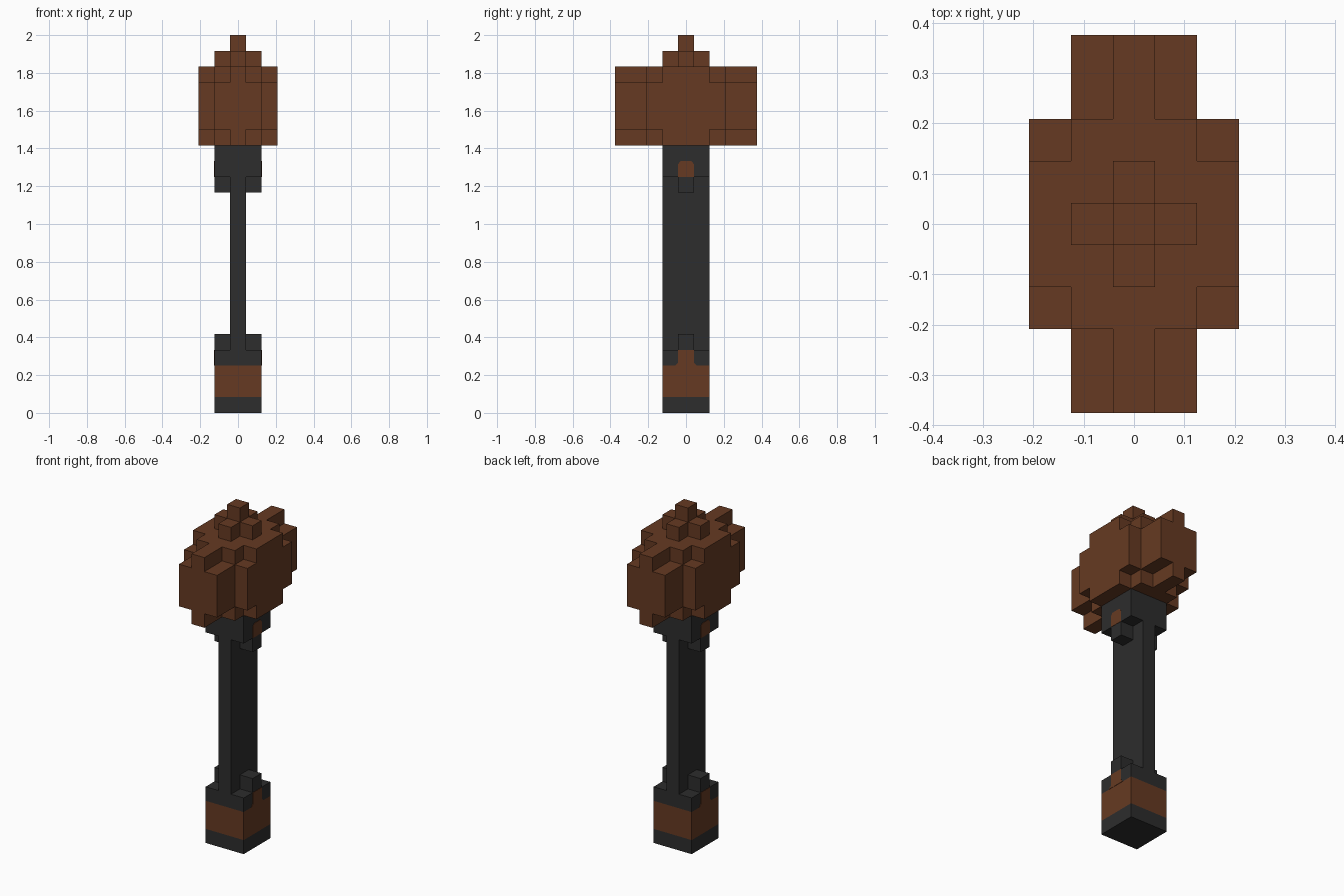
import bpy
import bmesh
from itertools import product
from math import radians
from mathutils import Vector

UNIT = 2 / 24  # edge of one block

cube = bpy.data.objects.get("Cube")
if cube:
    bpy.data.objects.remove(cube, do_unlink=True)


def make_material(name, color):
    mat = bpy.data.materials.new(name)
    mat.use_nodes = True
    mat.diffuse_color = color
    mat.node_tree.nodes["Principled BSDF"].inputs["Base Color"].default_value = color
    mat.roughness = 0.9
    return mat


brown = make_material("brown", (0.133, 0.042, 0.016, 1))
charcoal = make_material("charcoal", (0.026, 0.026, 0.026, 1))


def finish(name, bm, mat):
    mesh = bpy.data.meshes.new(name)
    bm.to_mesh(mesh)
    bm.free()
    mesh.materials.append(mat)
    obj = bpy.data.objects.new(name, mesh)
    bpy.context.collection.objects.link(obj)
    return obj


def block_part(name, mat, slabs):
    """Union of slabs (x reach, y reach, bottom, top) in blocks, as one clean shell."""
    cells = set()
    for rx, ry, low, high in slabs:
        cells.update(product(range(-rx, rx + 1), range(-ry, ry + 1), range(low, high)))
    bm = bmesh.new()
    for cell in cells:
        center = Vector(cell) + Vector((0, 0, 0.5))
        for axis, sign in product(range(3), (-1, 1)):
            normal = Vector([sign if i == axis else 0 for i in range(3)])
            if tuple(int(c + n) for c, n in zip(cell, normal)) in cells:
                continue
            u = Vector([1 if i == (axis + 1) % 3 else 0 for i in range(3)]) / 2
            v = normal.cross(u)
            corners = [-u - v, u - v, u + v, v - u]
            bm.faces.new([bm.verts.new((center + normal / 2 + c) * UNIT) for c in corners])
    bmesh.ops.remove_doubles(bm, verts=bm.verts, dist=0.001)
    bmesh.ops.dissolve_limit(bm, angle_limit=radians(1), verts=bm.verts, edges=bm.edges)
    return finish(name, bm, mat)


def side_plate(name, mat, half_outline, side):
    """Thin plate on one x side; half_outline is (y, z) in blocks, mirrored in y."""
    outline = half_outline + [(-y, z) for y, z in reversed(half_outline)]
    bm = bmesh.new()
    x = side * 1.5 * UNIT
    face = bm.faces.new([bm.verts.new((x, y * UNIT, z * UNIT)) for y, z in outline])
    grown = bmesh.ops.extrude_face_region(bm, geom=[face])["geom"]
    moved = [g for g in grown if isinstance(g, bmesh.types.BMVert)]
    bmesh.ops.translate(bm, verts=moved, vec=(side * 0.002, 0, 0))
    bmesh.ops.recalc_face_normals(bm, faces=bm.faces)
    return finish(name, bm, mat)


# Handle: foot, coloured band, rim with a stud on each side
block_part("handle_foot", charcoal, [(1, 1, 0, 1)])
block_part("handle_band", brown, [(1, 1, 1, 3)])
block_part("handle_rim", charcoal, [(1, 1, 3, 4), (1, 0, 4, 5)])

# Flat shaft and the collar under the head
block_part("shaft", charcoal, [(0, 1, 4, 15)])
block_part("collar", charcoal, [(1, 0, 14, 15), (1, 1, 15, 17)])

# Painted tabs on both sides
for side, label in ((1, "left"), (-1, "right")):
    side_plate(label + "_band_tab", brown, [(0.7, 3), (0.5, 3.2), (0.5, 4)], side)
    side_plate(label + "_collar_tab", brown, [(0.5, 15), (0.5, 15.8), (0.35, 16)], side)

# Head: wide middle, stepped top and bottom layers
head = [(1, 4, 18, 21), (2, 2, 18, 21)]
for low in (17, 21):
    head += [(2, 1, low, low + 1), (1, 2, low, low + 1), (0, 4, low, low + 1)]
block_part("head", brown, head)

# Cross-shaped crown with a single block on top
block_part("crown", brown, [(1, 0, 22, 23), (0, 1, 22, 23), (0, 0, 23, 24)])
